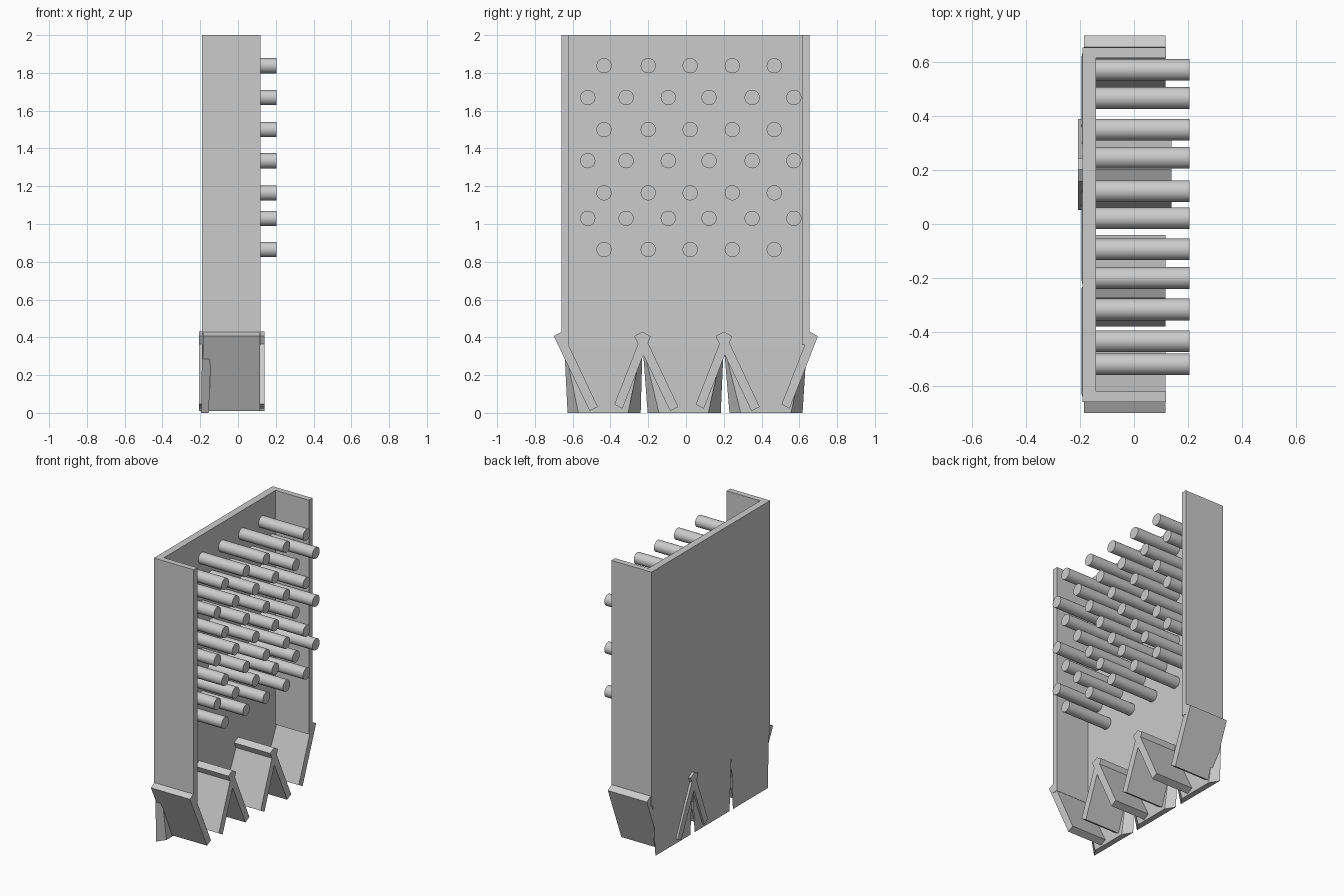
import bpy, bmesh, math
from mathutils import Matrix

if "Cube" in bpy.data.objects:
    bpy.data.objects.remove(bpy.data.objects["Cube"])


def make_object(name, verts, faces):
    me = bpy.data.meshes.new(name)
    me.from_pydata(verts, [], faces)
    bm = bmesh.new()
    bm.from_mesh(me)
    bmesh.ops.recalc_face_normals(bm, faces=bm.faces)
    bm.to_mesh(me)
    bm.free()
    ob = bpy.data.objects.new(name, me)
    bpy.context.collection.objects.link(ob)
    return ob


def loft(name, lower, upper):
    """Solid between two matching rings of points."""
    n = len(lower)
    faces = [tuple(range(n)), tuple(range(n, 2 * n))]
    faces += [(i, (i + 1) % n, (i + 1) % n + n, i + n) for i in range(n)]
    return make_object(name, lower + upper, faces)


# Upright channel: back panel with a side wall on each edge
channel = [(-0.19, -0.66), (0.119, -0.66), (0.119, -0.62), (-0.14, -0.62),
           (-0.14, 0.615), (0.119, 0.615), (0.119, 0.655), (-0.19, 0.655)]
loft("channel_tray", [(x, y, 0.36) for x, y in channel],
     [(x, y, 2.0) for x, y in channel])

# Lower panel pieces, bevelled toward the slots:
# bottom front edges, bottom back edges, top edges (front and back)
pieces = [((-0.57, -0.307), (-0.627, -0.24), (-0.645, -0.23)),
          ((-0.143, 0.118), (-0.203, 0.184), (-0.23, 0.20)),
          ((0.29, 0.555), (0.23, 0.617), (0.20, 0.64))]
for i, (f, b, t) in enumerate(pieces):
    loft(f"lower_panel_{i + 1}",
         [(-0.155, f[0], 0), (-0.155, f[1], 0), (-0.195, b[1], 0), (-0.195, b[0], 0)],
         [(-0.14, t[0], 0.36), (-0.14, t[1], 0.36), (-0.19, t[1], 0.36), (-0.19, t[0], 0.36)])

# Slanted divider boards: outer funnels single, inner ones crossed into a V
lean_right = [(0.0, 0.43), (-0.045, 0.407), (0.145, 0.01), (0.188, 0.032)]
lean_left = [(0.0, 0.43), (0.042, 0.405), (-0.108, 0.022), (-0.15, 0.046)]
narrow, wide = (-0.185, 0.117), (-0.207, 0.139)
boards = [(-0.655, lean_right, narrow), (-0.229, lean_right, narrow),
          (-0.229, lean_left, narrow), (0.202, lean_right, wide),
          (0.202, lean_left, wide), (0.656, lean_left, narrow)]
for i, (c, prof, (x0, x1)) in enumerate(boards):
    loft(f"divider_board_{i + 1}", [(x0, c + y, z) for y, z in prof],
         [(x1, c + y, z) for y, z in prof])

# Staggered pegs
five = [-0.434, -0.2, 0.022, 0.245, 0.467]
six = [-0.52, -0.317, -0.094, 0.122, 0.35, 0.571]
bm = bmesh.new()
for i, z in enumerate([1.838, 1.67, 1.50, 1.335, 1.165, 1.03, 0.865]):
    for y in (six if i % 2 else five):
        bmesh.ops.create_cone(
            bm, cap_ends=True, segments=32, radius1=0.04, radius2=0.04, depth=0.345,
            matrix=Matrix.Translation((0.0325, y, z)) @ Matrix.Rotation(math.pi / 2, 4, 'Y'))
me = bpy.data.meshes.new("pegs")
bm.to_mesh(me)
bm.free()
pegs = bpy.data.objects.new("pegs", me)
bpy.context.collection.objects.link(pegs)
bpy.context.view_layer.objects.active = pegs
pegs.select_set(True)
bpy.ops.object.shade_smooth_by_angle()
